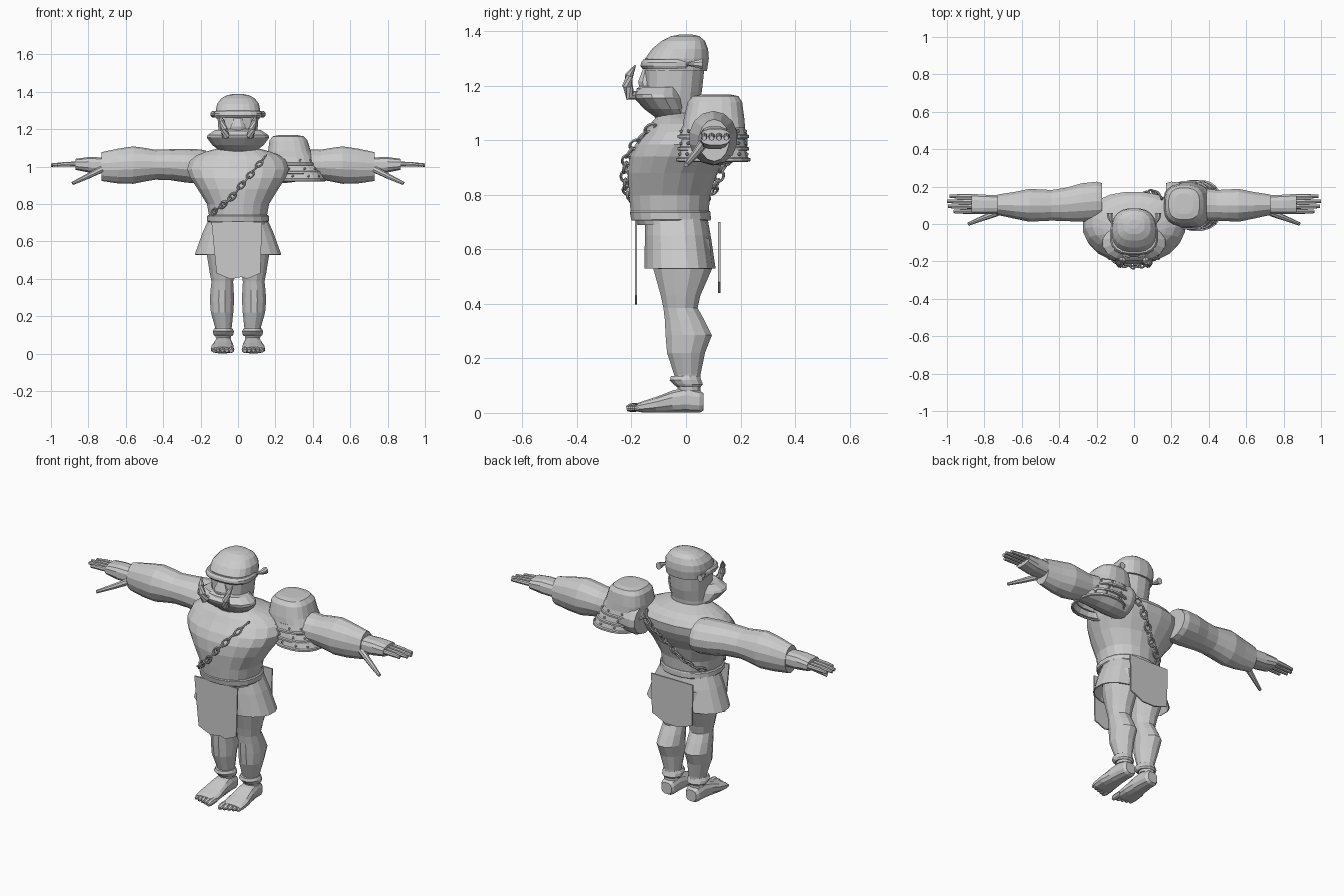
import bpy, bmesh, math
from mathutils import Vector, Matrix
from mathutils.bvhtree import BVHTree

GREY = bpy.data.materials.new("plain grey")
GREY.diffuse_color = (0.6, 0.6, 0.6, 1)


def finish(name, bm, mirror=False):
    bmesh.ops.recalc_face_normals(bm, faces=bm.faces)
    me = bpy.data.meshes.new(name)
    bm.to_mesh(me)
    bm.free()
    me.materials.append(GREY)
    ob = bpy.data.objects.new(name, me)
    bpy.context.collection.objects.link(ob)
    if mirror:
        ob.modifiers.new("mirror", 'MIRROR').use_mirror_merge = False
    return ob


def loft(name, rings, axis='z', n=16, e=2.0, caps=True, mirror=False):
    """Rings are (position, centre u, centre v, radius u, radius v)."""
    bm = bmesh.new()
    loops = []
    for p, cu, cv, ru, rv in rings:
        loop = []
        for i in range(n):
            a = 2 * math.pi * (i + 0.5) / n
            c, s = math.cos(a), math.sin(a)
            u = cu + ru * math.copysign(abs(c) ** (2 / e), c)
            v = cv + rv * math.copysign(abs(s) ** (2 / e), s)
            co = {'x': (p, u, v), 'y': (u, p, v), 'z': (u, v, p)}[axis]
            loop.append(bm.verts.new(co))
        loops.append(loop)
    for a, b in zip(loops, loops[1:]):
        for i in range(n):
            j = (i + 1) % n
            bm.faces.new((a[i], a[j], b[j], b[i]))
    if caps:
        bm.faces.new(loops[0])
        bm.faces.new(loops[-1])
    return finish(name, bm, mirror)


def tube(name, pts, radii, n=8, mirror=False):
    """Tapered round bar through a few points."""
    bm = bmesh.new()
    pts = [Vector(p) for p in pts]
    loops = []
    for k, p in enumerate(pts):
        d = pts[min(k + 1, len(pts) - 1)] - pts[max(k - 1, 0)]
        q = d.to_track_quat('Z', 'Y')
        loops.append([bm.verts.new(p + q @ Vector((radii[k] * math.cos(t), radii[k] * math.sin(t), 0)))
                      for t in [2 * math.pi * i / n for i in range(n)]])
    for a, b in zip(loops, loops[1:]):
        for i in range(n):
            j = (i + 1) % n
            bm.faces.new((a[i], a[j], b[j], b[i]))
    bm.faces.new(loops[0])
    bm.faces.new(loops[-1])
    return finish(name, bm, mirror)


def sheet(name, outline, y, t=0.008):
    """Flat cloth panel from an x, z outline."""
    bm = bmesh.new()
    f = bm.faces.new([bm.verts.new((x, y - t / 2, z)) for x, z in outline])
    r = bmesh.ops.extrude_face_region(bm, geom=[f])
    bmesh.ops.translate(bm, vec=(0, t, 0), verts=[v for v in r['geom'] if isinstance(v, bmesh.types.BMVert)])
    return finish(name, bm)


# torso and belt
torso = loft("torso", [
    (0.69, 0, -0.055, 0.155, 0.125), (0.74, 0, -0.06, 0.157, 0.145), (0.80, 0, -0.06, 0.168, 0.15),
    (0.88, 0, -0.05, 0.218, 0.165), (0.94, 0, -0.03, 0.258, 0.178), (0.985, 0, -0.01, 0.275, 0.178),
    (1.03, 0, 0.01, 0.262, 0.163), (1.06, 0, 0.01, 0.225, 0.143), (1.08, 0, 0.0, 0.175, 0.115),
    (1.10, 0, -0.03, 0.10, 0.075)], n=20, e=2.2)
loft("belt", [(0.705, 0, -0.055, 0.164, 0.145), (0.71, 0, -0.055, 0.168, 0.148),
              (0.735, 0, -0.058, 0.168, 0.15), (0.74, 0, -0.058, 0.162, 0.147)], n=20, e=2.2)

# hips, skirt and cloth panels
loft("hips", [(0.55, 0, -0.02, 0.165, 0.105), (0.62, 0, -0.03, 0.17, 0.115), (0.72, 0, -0.04, 0.155, 0.115)], n=20, e=2.4)
skirt = loft("skirt", [(0.715, 0, -0.035, 0.16, 0.115), (0.65, 0, -0.03, 0.19, 0.122),
                       (0.53, 0, -0.022, 0.234, 0.132)], n=20, e=2.4, caps=False)
skirt.modifiers.new("thickness", 'SOLIDIFY').thickness = 0.006
sheet("front_cloth", [(-0.142, 0.705), (0.128, 0.705), (0.12, 0.43), (0.05, 0.40), (0.02, 0.41),
                      (-0.04, 0.398), (-0.115, 0.43)], -0.184)
sheet("back_cloth", [(-0.13, 0.70), (0.13, 0.70), (0.125, 0.48), (0.04, 0.44), (-0.04, 0.44), (-0.125, 0.47)], 0.122)

# legs, anklets and feet
loft("leg", [(0.08, 0.078, 0.012, 0.042, 0.042), (0.14, 0.078, 0.005, 0.046, 0.05), (0.22, 0.085, 0.0, 0.062, 0.072),
             (0.285, 0.086, 0.01, 0.067, 0.088), (0.34, 0.085, -0.005, 0.064, 0.075), (0.385, 0.084, -0.02, 0.06, 0.065),
             (0.43, 0.085, -0.02, 0.068, 0.075), (0.53, 0.088, -0.012, 0.082, 0.112), (0.64, 0.088, -0.02, 0.078, 0.11)],
     n=12, mirror=True)
loft("anklet", [(0.095, 0.078, 0.01, 0.05, 0.045), (0.105, 0.078, 0.008, 0.056, 0.056), (0.12, 0.078, -0.002, 0.058, 0.06),
                (0.135, 0.078, -0.002, 0.05, 0.055)], n=12, mirror=True)
loft("foot", [(0.065, 0.077, 0.04, 0.032, 0.032), (0.05, 0.077, 0.042, 0.042, 0.042), (0.0, 0.078, 0.048, 0.046, 0.047),
              (-0.05, 0.08, 0.042, 0.052, 0.041), (-0.11, 0.083, 0.03, 0.061, 0.029),
              (-0.16, 0.083, 0.022, 0.062, 0.021), (-0.18, 0.083, 0.02, 0.058, 0.015)], axis='y', n=12, e=2.6, mirror=True)
for i in range(5):
    x, r = 0.036 + i * 0.0235, 0.016 - 0.0012 * i
    end = -0.218 + 0.007 * i
    tube(f"toe_{i}", [(x, -0.15, 0.022), (x, end + 0.014, 0.019), (x, end, 0.015)], [r, r, r * 0.6], mirror=True)

# arms and hands
loft("arm", [(0.17, 0.12, 1.0, 0.10, 0.085), (0.20, 0.122, 1.0, 0.107, 0.092), (0.28, 0.115, 1.005, 0.105, 0.09),
             (0.36, 0.105, 1.01, 0.092, 0.083), (0.44, 0.10, 1.01, 0.084, 0.08), (0.50, 0.10, 1.01, 0.087, 0.09),
             (0.56, 0.10, 1.008, 0.09, 0.10), (0.64, 0.10, 1.003, 0.073, 0.093), (0.73, 0.103, 1.0, 0.056, 0.077)],
     axis='x', n=14, mirror=True)
loft("palm", [(0.71, 0.105, 1.008, 0.05, 0.042), (0.80, 0.105, 1.01, 0.053, 0.042), (0.87, 0.108, 1.012, 0.055, 0.03)],
     axis='x', n=12, e=2.8, mirror=True)
for i, tip in enumerate((0.965, 0.995, 1.0, 0.985)):
    y = 0.067 + 0.027 * i
    tube(f"finger_{i}", [(0.85, y, 1.015), (0.93, y, 1.012), (tip, y, 1.008)], [0.013, 0.012, 0.009], mirror=True)
tube("thumb", [(0.73, 0.06, 0.985), (0.81, 0.03, 0.945), (0.885, 0.0, 0.91)], [0.018, 0.014, 0.009], mirror=True)

# neck, face, jaw and helmet
loft("face", [(1.06, 0, -0.035, 0.10, 0.075), (1.12, 0, -0.04, 0.10, 0.085), (1.18, 0, -0.045, 0.105, 0.105),
              (1.27, 0, -0.04, 0.112, 0.11)], n=16, e=2.3)
loft("jaw", [(1.085, 0, -0.05, 0.10, 0.065), (1.115, 0, -0.075, 0.14, 0.08), (1.155, 0, -0.10, 0.17, 0.092),
             (1.168, 0, -0.105, 0.165, 0.092), (1.195, 0, -0.095, 0.125, 0.075)], n=16, e=2.3)
loft("helmet", [(1.255, 0, -0.036, 0.116, 0.114), (1.30, 0, -0.033, 0.12, 0.118), (1.335, 0, -0.022, 0.113, 0.104),
                (1.365, 0, -0.01, 0.09, 0.08), (1.382, 0, -0.003, 0.058, 0.052), (1.388, 0, 0, 0.025, 0.024)], n=20, e=2.5)
loft("helmet_brim", [(1.262, 0, -0.06, 0.125, 0.10), (1.272, 0, -0.06, 0.13, 0.108), (1.285, 0, -0.06, 0.13, 0.106),
                     (1.296, 0, -0.058, 0.122, 0.10)], n=20, e=2.6)
loft("nose", [(1.195, 0, -0.145, 0.045, 0.028), (1.215, 0, -0.148, 0.042, 0.03), (1.26, 0, -0.142, 0.022, 0.018)], n=8)
loft("lower_lip", [(1.175, 0, -0.15, 0.085, 0.035), (1.19, 0, -0.148, 0.08, 0.034), (1.2, 0, -0.14, 0.06, 0.028)], n=12)
tube("tusk", [(0.06, -0.175, 1.165), (0.066, -0.205, 1.165), (0.075, -0.215, 1.20), (0.085, -0.208, 1.24),
              (0.098, -0.186, 1.275)], [0.015, 0.021, 0.02, 0.015, 0.003], mirror=True)
loft("ear", [(0.0, 0.115, 1.28, 0.006, 0.004), (0.03, 0.128, 1.28, 0.014, 0.012), (0.06, 0.13, 1.28, 0.018, 0.02)],
     axis='y', n=8, mirror=True)

# layered shoulder guard on one side
loft("shoulder_guard", [
    (1.168, 0.268, 0.108, 0.05, 0.055), (1.162, 0.268, 0.108, 0.083, 0.085), (1.14, 0.27, 0.106, 0.102, 0.101),
    (1.08, 0.275, 0.103, 0.116, 0.112), (1.045, 0.285, 0.102, 0.125, 0.116)], n=20, e=2.8).data
guard_bottom = [(1.05, 0.29, 0.128), (1.005, 0.315, 0.129), (0.965, 0.335, 0.134)]
for i, (z, cx, ry) in enumerate(guard_bottom):
    band = loft(f"guard_band_{i}", [
        (z, cx - 0.005, 0.1, 0.123, ry - 0.012), (z - 0.028, cx, 0.1, 0.132, ry - 0.005),
        (z - 0.031, cx, 0.1, 0.138, ry + 0.004), (z - 0.041, cx, 0.1, 0.138, ry + 0.004),
        (z - 0.044, cx, 0.1, 0.130, ry - 0.006)], n=20, e=2.4, caps=False)
    band.modifiers.new("thickness", 'SOLIDIFY').thickness = 0.006
    # rivets around the band
    bm = bmesh.new()
    for k in range(12):
        a = 2 * math.pi * (k + 0.5) / 12
        c, s = math.cos(a), math.sin(a)
        px = cx + 0.13 * math.copysign(abs(c) ** (2 / 2.4), c)
        py = 0.1 + (ry - 0.007) * math.copysign(abs(s) ** (2 / 2.4), s)
        bmesh.ops.create_icosphere(bm, subdivisions=1, radius=0.007, matrix=Matrix.Translation((px, py, z - 0.016)))
    finish(f"guard_rivets_{i}", bm)

# chain draped across chest and back, links laid onto the torso surface
tree = BVHTree.FromPolygons([v.co for v in torso.data.vertices], [p.vertices for p in torso.data.polygons])
for side, word in ((-1, "front"), (1, "back")):
    path = []
    for k in range(13):
        t = k / 12
        x = 0.15 - 0.29 * t
        z = 1.06 - 0.31 * t - 0.03 * math.sin(math.pi * t) * (1 if t > 0.5 else 0.6)
        hit = tree.ray_cast(Vector((x, side, z)), Vector((0, -side, 0)))
        path.append((hit[0] + Vector((0, side * 0.012, 0)), hit[1]))
    for k in range(12):
        (a, na), (b, _) = path[k], path[k + 1]
        d = (b - a).normalized()
        up = (na - d * na.dot(d)).normalized()
        rot = Matrix((d, up.cross(d), up)).transposed()
        twist = Matrix.Rotation(math.radians(20 if k % 2 else 80), 3, 'X')
        m = (rot @ twist).to_4x4()
        m.translation = (a + b) / 2
        bpy.ops.mesh.primitive_torus_add(major_segments=12, minor_segments=6, major_radius=0.017, minor_radius=0.0055)
        link = bpy.context.object
        link.name = f"{word}_chain_link_{k}"
        link.data.materials.append(GREY)
        link.matrix_world = m @ Matrix.Diagonal((1.35, 0.9, 1, 1))
